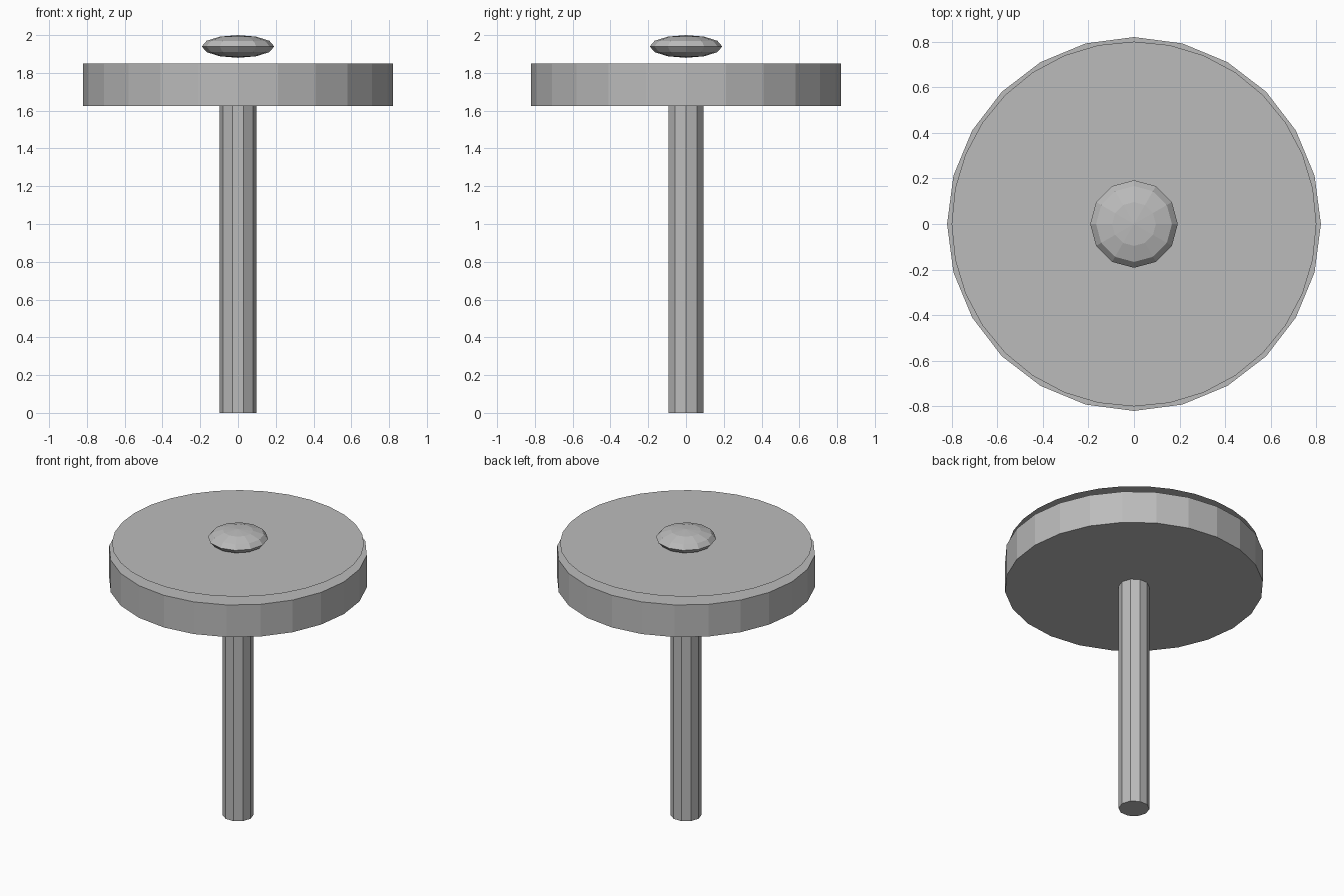
import bpy
import math

if "Cube" in bpy.data.objects:
    bpy.data.objects.remove(bpy.data.objects["Cube"])

grey = bpy.data.materials.new("plain grey")
grey.diffuse_color = (0.5, 0.5, 0.5, 1)
grey.use_nodes = True
grey.node_tree.nodes["Principled BSDF"].inputs["Base Color"].default_value = grey.diffuse_color


def finish(name):
    ob = bpy.context.object
    ob.name = name
    ob.data.materials.append(grey)
    return ob


def column(name, sides, radius, bottom, top):
    # Upright prism with a corner on the +x axis
    bpy.ops.mesh.primitive_cylinder_add(
        vertices=sides, radius=radius, depth=top - bottom,
        location=(0, 0, (bottom + top) / 2),
        rotation=(0, 0, math.pi / 2))
    return finish(name)


# Ten-sided stem and the thick slab on top of it
column("stem", 10, 0.098, 0.0, 1.63)
column("table_slab", 24, 0.82, 1.625, 1.85)

# Thin sheet just above the slab
bpy.ops.mesh.primitive_circle_add(
    vertices=32, radius=0.8, fill_type='NGON', location=(0, 0, 1.9))
finish("top_sheet")

# Flattened faceted knob in the middle
bpy.ops.mesh.primitive_uv_sphere_add(
    segments=12, ring_count=6, radius=1, location=(0, 0, 1.94))
knob = finish("knob")
knob.scale = (0.192, 0.192, 0.06)
